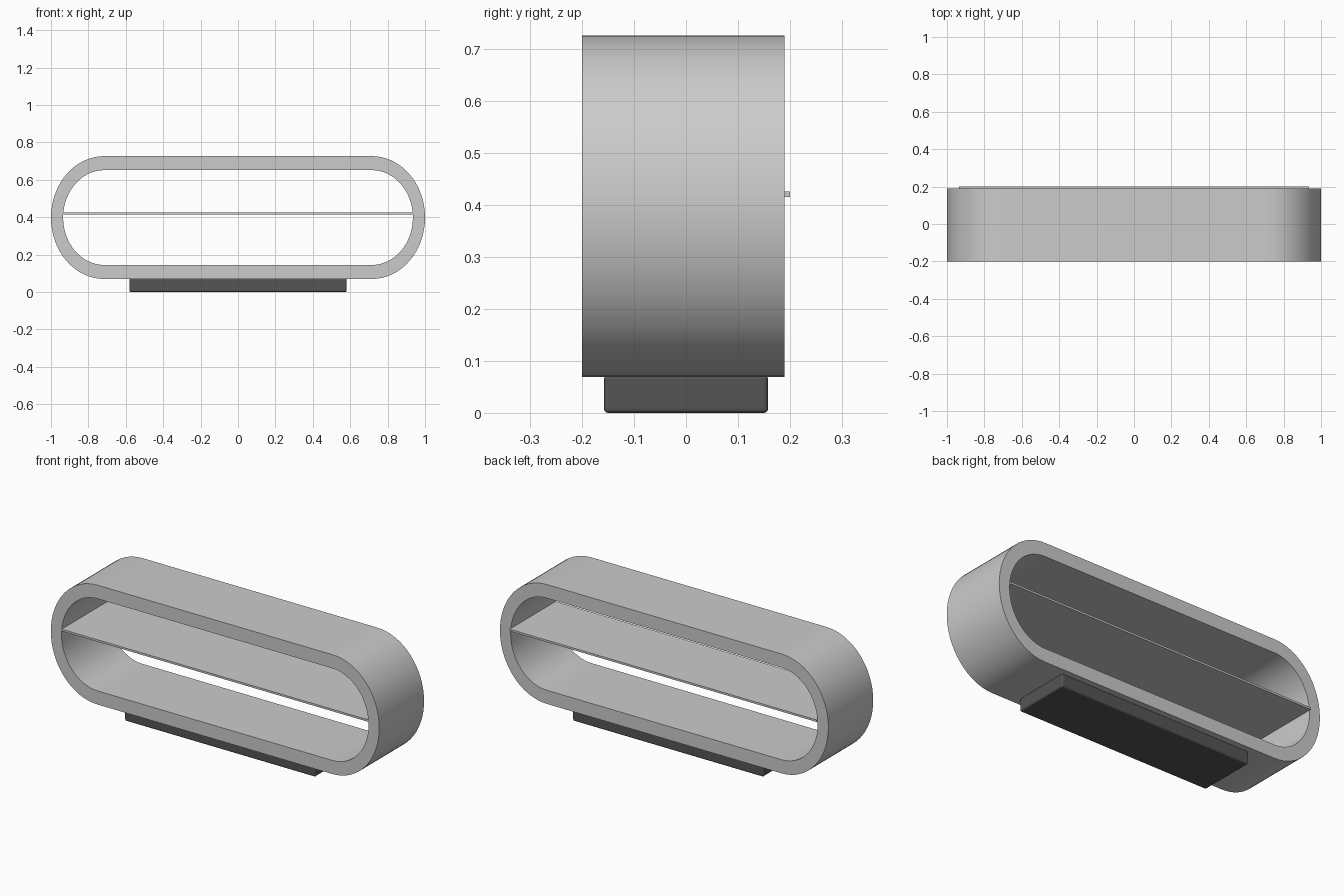
import bpy
import bmesh
from math import sin, cos, pi

cube = bpy.data.objects.get("Cube")
if cube:
    bpy.data.objects.remove(cube)


def make_material(name, value):
    mat = bpy.data.materials.new(name)
    mat.use_nodes = True
    colour = (value, value, value, 1)
    mat.diffuse_color = colour
    mat.node_tree.nodes["Principled BSDF"].inputs["Base Color"].default_value = colour
    return mat


light_grey = make_material("light grey", 0.6)
dark_grey = make_material("dark grey", 0.09)


def add_object(name, bm, mat):
    bmesh.ops.recalc_face_normals(bm, faces=bm.faces)
    mesh = bpy.data.meshes.new(name)
    bm.to_mesh(mesh)
    bm.free()
    mesh.materials.append(mat)
    obj = bpy.data.objects.new(name, mesh)
    bpy.context.collection.objects.link(obj)
    return obj


def add_box(name, low, high, mat):
    bm = bmesh.new()
    bmesh.ops.create_cube(bm, size=1)
    for v in bm.verts:
        for i in range(3):
            v.co[i] = high[i] if v.co[i] > 0 else low[i]
    return add_object(name, bm, mat)


CENTRE_X, CENTRE_Z = 0.715, 0.398
FRONT, BACK = -0.2, 0.19
STEPS = 32


def oval(rx, rz):
    """Long oval outline: two half ellipses joined by straight runs."""
    points = []
    for side in (1, -1):
        for i in range(STEPS + 1):
            a = -pi / 2 + pi * i / STEPS
            points.append((side * (CENTRE_X + rx * cos(a)), CENTRE_Z + side * rz * sin(a)))
    return points


# Oval shelf frame: outer and inner outlines at front and back
bm = bmesh.new()
outer, inner = oval(0.285, 0.3285), oval(0.22, 0.2535)
loops = [[bm.verts.new((x, y, z)) for x, z in outline]
         for outline, y in ((outer, FRONT), (outer, BACK), (inner, BACK), (inner, FRONT))]
count = len(outer)
for k in range(4):
    a, b = loops[k], loops[(k + 1) % 4]
    for i in range(count):
        j = (i + 1) % count
        bm.faces.new((a[i], a[j], b[j], b[i]))
frame = add_object("oval_frame", bm, light_grey)
bpy.ops.object.select_all(action="DESELECT")
frame.select_set(True)
bpy.context.view_layer.objects.active = frame
bpy.ops.object.shade_smooth_by_angle(angle=0.6)

# Thin shelf across the opening, just proud of the back
add_box("middle_shelf", (-0.935, FRONT, 0.415), (0.935, 0.2, 0.426), light_grey)

# Dark plinth under the frame
plinth = add_box("plinth", (-0.58, -0.158, 0), (0.58, 0.158, 0.073), dark_grey)
bevel = plinth.modifiers.new("soft_edges", "BEVEL")
bevel.width = 0.008
bevel.segments = 3
